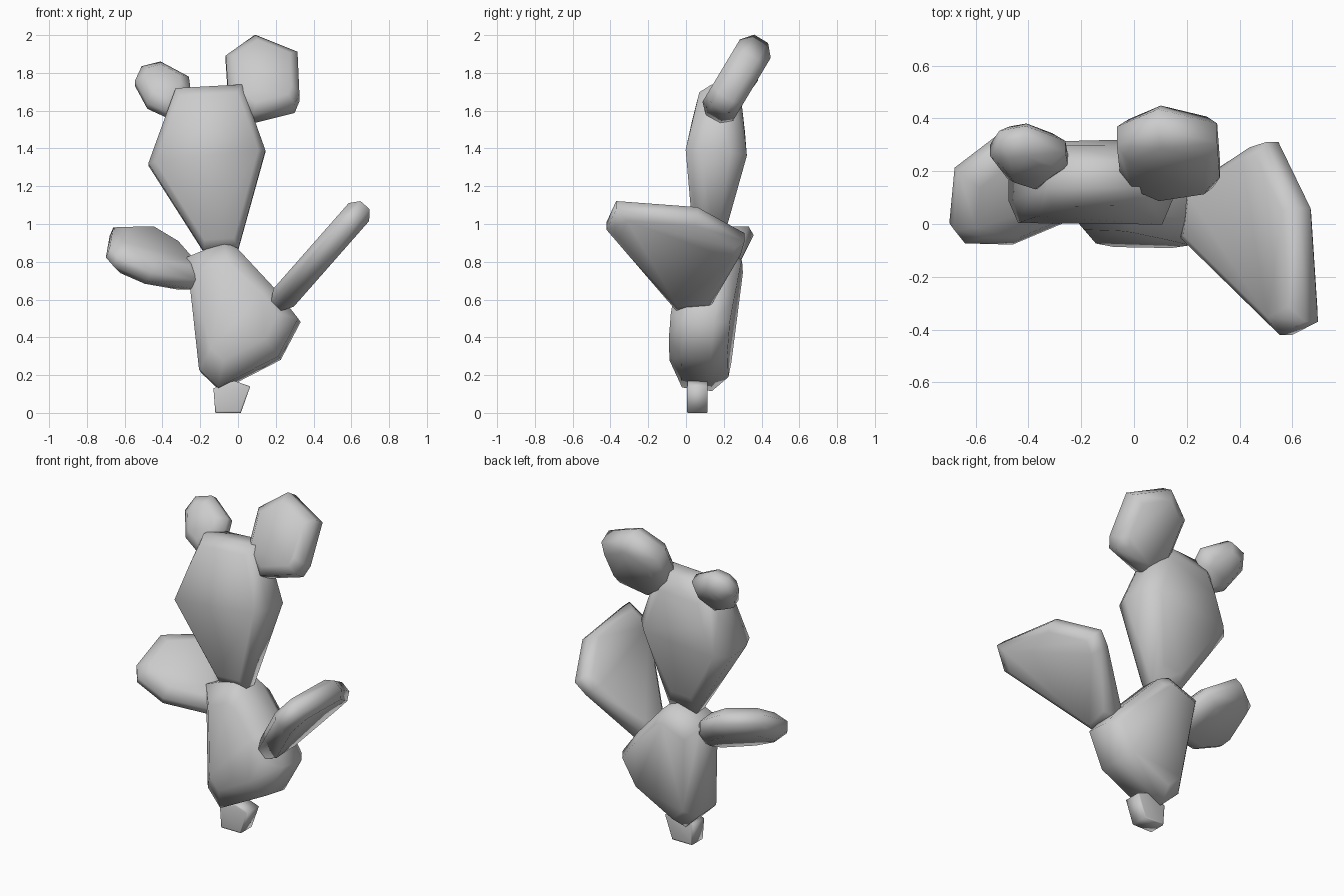
import bpy, bmesh, math
from mathutils import Vector

if "Cube" in bpy.data.objects:
    bpy.data.objects.remove(bpy.data.objects["Cube"])


def pad(name, outline, place, half, rim=0.45, front=0.78, back=0.78, taper=(0, 0)):
    """Fleshy cactus pad: hull of a planar outline, thickened and pillowed.
    place(u, v) puts an outline point in space; half is the half thickness;
    taper (v0, k) thins the pad away from v0."""
    pts = [Vector(place(u, v)) for u, v in outline]
    thin = [1 - taper[1] * abs(v - taper[0]) for u, v in outline]
    mid = sum(pts, Vector()) / len(pts)
    o = Vector(place(0, 0))
    n = (Vector(place(1, 0)) - o).cross(Vector(place(0, 1)) - o).normalized()
    bm = bmesh.new()
    for scale, off in ((front, half), (1, half * rim), (1, -half * rim), (back, -half)):
        for p, t in zip(pts, thin):
            bm.verts.new(mid + (p - mid) * scale + n * off * t)
    bmesh.ops.convex_hull(bm, input=bm.verts)
    bmesh.ops.delete(bm, geom=[v for v in bm.verts if not v.link_faces], context='VERTS')
    bmesh.ops.dissolve_limit(bm, angle_limit=math.radians(1),
                             verts=bm.verts, edges=bm.edges)
    bmesh.ops.recalc_face_normals(bm, faces=bm.faces)
    for f in bm.faces:
        f.smooth = True
    me = bpy.data.meshes.new(name)
    bm.to_mesh(me)
    bm.free()
    bpy.context.collection.objects.link(bpy.data.objects.new(name, me))


def upright(c, a=0, b=0):
    """Plane y = c + a*x + b*z, outline given as (x, z)."""
    return lambda x, z: (x, c + a * x + b * z, z)


# short root stub on the ground
pad("root_stub", [(-0.12, 0), (0.015, 0), (0.065, 0.14), (-0.02, 0.17), (-0.13, 0.13)],
    upright(0.06), 0.055, rim=0.95, front=0.9, back=0.9)

# lower trunk pad, thick and slightly turned
pad("lower_pad", [(-0.265, 0.815), (-0.07, 0.895), (0.0, 0.865), (0.2, 0.65),
                  (0.325, 0.49), (0.22, 0.29), (-0.1, 0.125), (-0.2, 0.22)],
    upright(0.035, -0.08, 0.12), 0.16, rim=0.5, front=0.68, back=0.8)

# upper trunk pad, thickest in the middle
pad("upper_pad", [(-0.33, 1.715), (0.02, 1.735), (0.145, 1.385), (0.0, 0.86),
                  (-0.18, 0.85), (-0.475, 1.315), (-0.39, 1.55)],
    upright(0.05, 0, 0.08), 0.165, rim=0.45, front=0.88, back=0.75, taper=(1.4, 0.9))

# left side pad, lying back
pad("left_pad", [(-0.67, 0.2), (-0.48, 0.345), (-0.3, 0.29), (-0.18, 0.14),
                 (-0.22, 0.04), (-0.47, -0.065), (-0.65, -0.06), (-0.69, -0.01)],
    lambda x, y: (x, y, 0.83 + 0.58 * (y - 0.1) - 0.42 * (x + 0.5)), 0.08,
    rim=0.35, front=0.72, back=0.72)

# right side pad, large and leaning outward
pad("right_pad", [(-0.42, 0.99), (-0.37, 1.1), (0.06, 1.068), (0.31, 0.93),
                  (0.29, 0.86), (0.13, 0.585), (-0.05, 0.56)],
    lambda y, z: (0.215 + 0.88 * (z - 0.58), y, z), 0.072, front=0.84, back=0.84)

# two small top pads, leaning backward
pad("top_right_pad", [(-0.065, 1.87), (0.09, 1.98), (0.315, 1.89), (0.325, 1.67),
                      (0.3, 1.61), (0.08, 1.555), (-0.05, 1.65)],
    upright(-0.79, 0, 0.6), 0.095)
pad("top_left_pad", [(-0.545, 1.745), (-0.51, 1.82), (-0.41, 1.845), (-0.26, 1.765),
                     (-0.25, 1.69), (-0.36, 1.57), (-0.48, 1.625)],
    upright(-0.96, 0, 0.71), 0.075, rim=0.35, front=0.65, back=0.65)
